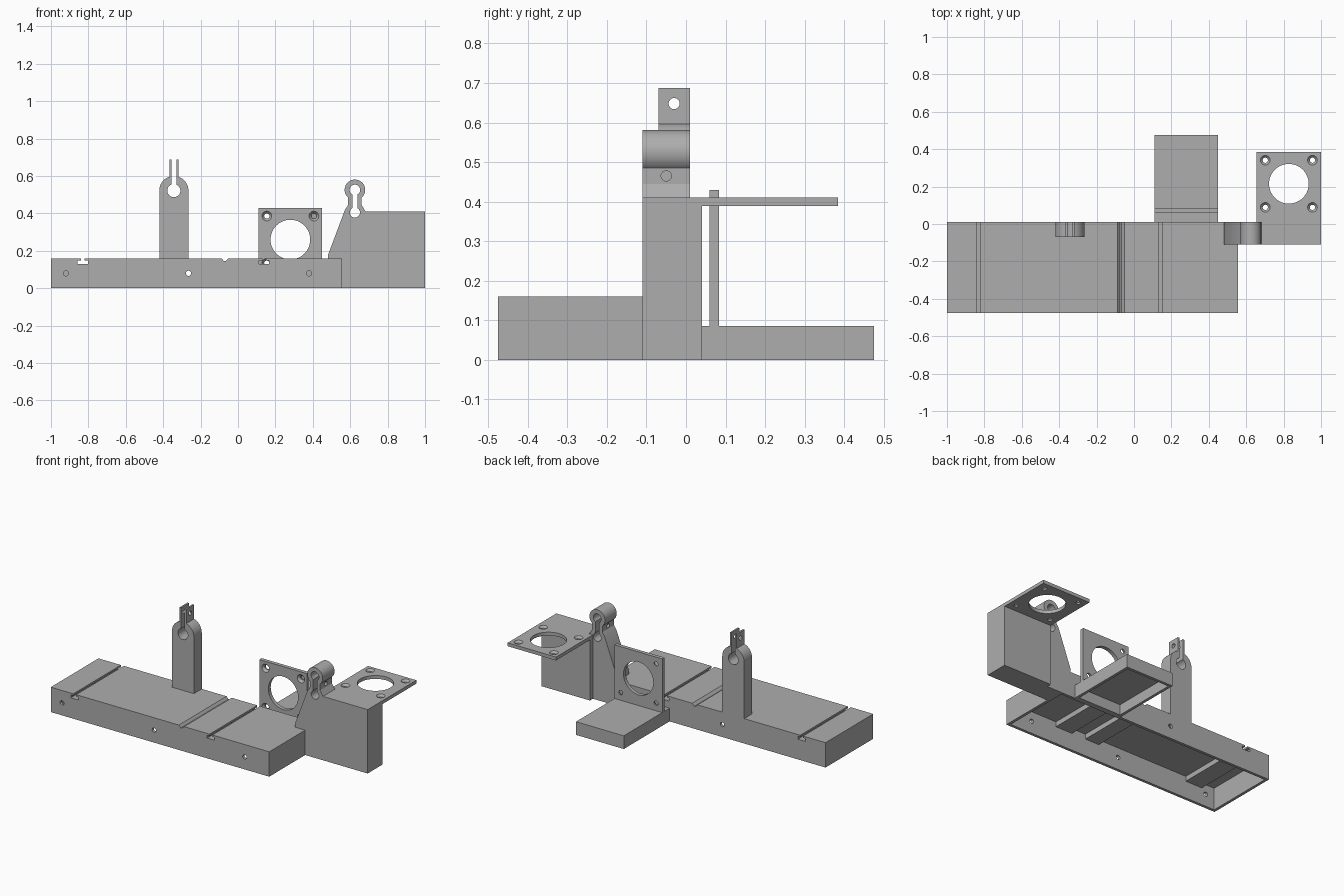
import bpy, bmesh, math
from mathutils import Matrix, Vector

cube = bpy.data.objects.get("Cube")
if cube:
    bpy.data.objects.remove(cube, do_unlink=True)

grey = bpy.data.materials.new("plain grey")
COLOUR = (0.42, 0.42, 0.42, 1)
grey.diffuse_color = COLOUR
grey.use_nodes = True
grey.node_tree.nodes["Principled BSDF"].inputs["Base Color"].default_value = COLOUR


def finish(name, bm):
    bmesh.ops.recalc_face_normals(bm, faces=bm.faces)
    mesh = bpy.data.meshes.new(name)
    bm.to_mesh(mesh)
    bm.free()
    mesh.materials.append(grey)
    ob = bpy.data.objects.new(name, mesh)
    bpy.context.collection.objects.link(ob)
    return ob


def prism(name, pts, y0, y1):
    """Extrude an x-z outline along y."""
    bm = bmesh.new()
    face = bm.faces.new([bm.verts.new((x, y0, z)) for x, z in pts])
    new = bmesh.ops.extrude_face_region(bm, geom=[face])["geom"]
    verts = [v for v in new if isinstance(v, bmesh.types.BMVert)]
    bmesh.ops.translate(bm, verts=verts, vec=(0, y1 - y0, 0))
    return finish(name, bm)


def box(name, x0, x1, y0, y1, z0, z1):
    return prism(name, [(x0, z0), (x1, z0), (x1, z1), (x0, z1)], y0, y1)


def rod(start, end, r0, r1=None, seg=48):
    """Round or conical cutter between two points."""
    a, b = Vector(start), Vector(end)
    bm = bmesh.new()
    turn = (b - a).to_track_quat("Z", "Y").to_matrix().to_4x4()
    bmesh.ops.create_cone(bm, cap_ends=True, segments=seg, radius1=r0,
                          radius2=r0 if r1 is None else r1, depth=(b - a).length,
                          matrix=Matrix.Translation((a + b) / 2) @ turn)
    return finish("cutter", bm)


def arc(cx, cz, r, a0, a1, n=28):
    angles = [math.radians(a0 + (a1 - a0) * i / n) for i in range(n + 1)]
    return [(cx + r * math.cos(a), cz + r * math.sin(a)) for a in angles]


def boolean(ob, others, operation="DIFFERENCE"):
    bpy.context.view_layer.objects.active = ob
    for other in others:
        mod = ob.modifiers.new("shape", "BOOLEAN")
        mod.operation, mod.solver, mod.object = operation, "EXACT", other
        bpy.ops.object.modifier_apply(modifier=mod.name)
        bpy.data.objects.remove(other, do_unlink=True)


# Hollow base with ribs under the three grooves
Y0, Y1 = -0.475, 0.01
WALL = 0.018
base = box("base", -1, 0.555, Y0, Y1, 0, 0.16)
cuts = [box("cutter", -1 + WALL, 0.555 - WALL, Y0 + WALL, Y1 - WALL, -0.1, 0.11)]
ribs = [(-0.89, -0.77), (-0.12, -0.02), (0.08, 0.2)]
edges = [-1 + WALL] + [x for rib in ribs for x in rib] + [0.555 - WALL]
for x0, x1 in zip(edges[::2], edges[1::2]):
    cuts.append(box("cutter", x0, x1, Y0 + WALL, Y1 - WALL, 0.1, 0.142))
for x in (-0.83, 0.14):
    tee = [(-0.027, 0.13), (0.027, 0.13), (0.027, 0.148), (0.01, 0.148),
           (0.01, 0.2), (-0.01, 0.2), (-0.01, 0.148), (-0.027, 0.148)]
    cuts.append(prism("cutter", [(x + dx, z) for dx, z in tee], -0.6, 0.1))
cuts.append(prism("cutter", [(-0.09, 0.162), (-0.075, 0.145), (-0.067, 0.145),
                             (-0.049, 0.162)], -0.6, 0.1))
for x, y_end in ((-0.92, -0.3), (-0.265, 0.1), (0.38, -0.3)):
    cuts.append(rod((x, -0.6, 0.08), (x, y_end, 0.08), 0.014, seg=24))
boolean(base, cuts)

# Upright clamp post with split ears
PX, PZ = -0.343, 0.522
outline = [(PX - 0.078, 0.155), (PX + 0.078, 0.155)]
outline += arc(PX, PZ, 0.078, 0, 72, 12)
outline += [(PX + 0.024, 0.688), (PX - 0.024, 0.688)]
outline += arc(PX, PZ, 0.078, 108, 180, 12)
post = prism("clamp_post", outline, -0.07, 0.01)
boolean(post, [rod((PX, -0.2, PZ), (PX, 0.2, PZ), 0.035),
               box("cutter", PX - 0.013, PX + 0.013, -0.2, 0.2, PZ, 0.8),
               rod((PX - 0.2, -0.03, 0.648), (PX + 0.2, -0.03, 0.648), 0.014, seg=24)])


# Square motor plates share one hole pattern
def motor_holes(centre, u, v, outward, thick):
    c, u, v, n = (Vector(p) for p in (centre, u, v, outward))
    holes = [rod(c + n * 0.1, c - n * 0.1, 0.106, seg=64)]
    for su in (-1, 1):
        for sv in (-1, 1):
            p = c + (u * su + v * sv) * 0.126
            holes.append(rod(p + n * 0.1, p - n * 0.1, 0.014, seg=24))
            holes.append(rod(p + n * 0.001, p - n * thick * 0.6, 0.027, 0.014, seg=24))
    return holes


# Low hollow platform with the upright motor plate
platform = box("motor_platform", 0.11, 0.45, 0.01, 0.475, 0, 0.085)
boolean(platform, [box("cutter", 0.11 + WALL, 0.45 - WALL, 0.01 + WALL,
                       0.475 - WALL, -0.1, 0.067)])
plate = box("upright_motor_plate", 0.11, 0.45, 0.06, 0.084, 0.08, 0.43)
boolean(plate, motor_holes((0.28, 0.06, 0.26), (1, 0, 0), (0, 0, 1), (0, -1, 0), 0.024))

# Side block carrying the flat motor plate
block = box("side_block", 0.656, 1, -0.11, 0.04, 0, 0.411)
flat_plate = box("flat_motor_plate", 0.656, 1, 0.04, 0.385, 0.389, 0.411)
boolean(flat_plate, motor_holes((0.828, 0.215, 0.411), (1, 0, 0), (0, 1, 0),
                                (0, 0, 1), 0.022))

# Sloping arm with a split round clamp on top
CX, CZ = 0.625, 0.526
outline = [(0.656, 0), (0.656, 0.411), (0.682, 0.411), (CX + 0.036, 0.445)]
outline += arc(CX, CZ, 0.055, -49, 229, 40)
outline += [(CX - 0.036, 0.445), (0.572, 0.42), (0.482, 0.18), (0.482, 0.16),
            (0.555, 0.16), (0.555, 0)]
arm = prism("clamp_arm", outline, -0.11, 0.01)
boolean(arm, [rod((CX, -0.2, CZ), (CX, 0.1, CZ), 0.028),
              rod((CX, -0.2, 0.405), (CX, 0.1, 0.405), 0.027),
              box("cutter", CX - 0.013, CX + 0.013, -0.2, 0.1, 0.405, CZ),
              rod((0.5, -0.05, 0.465), (0.75, -0.05, 0.465), 0.013, seg=24)])

# Smooth the round walls and keep the corners sharp
for ob in (base, post, platform, plate, block, flat_plate, arm):
    bpy.ops.object.select_all(action="DESELECT")
    ob.select_set(True)
    bpy.context.view_layer.objects.active = ob
    bpy.ops.object.shade_smooth_by_angle(angle=math.radians(30))
